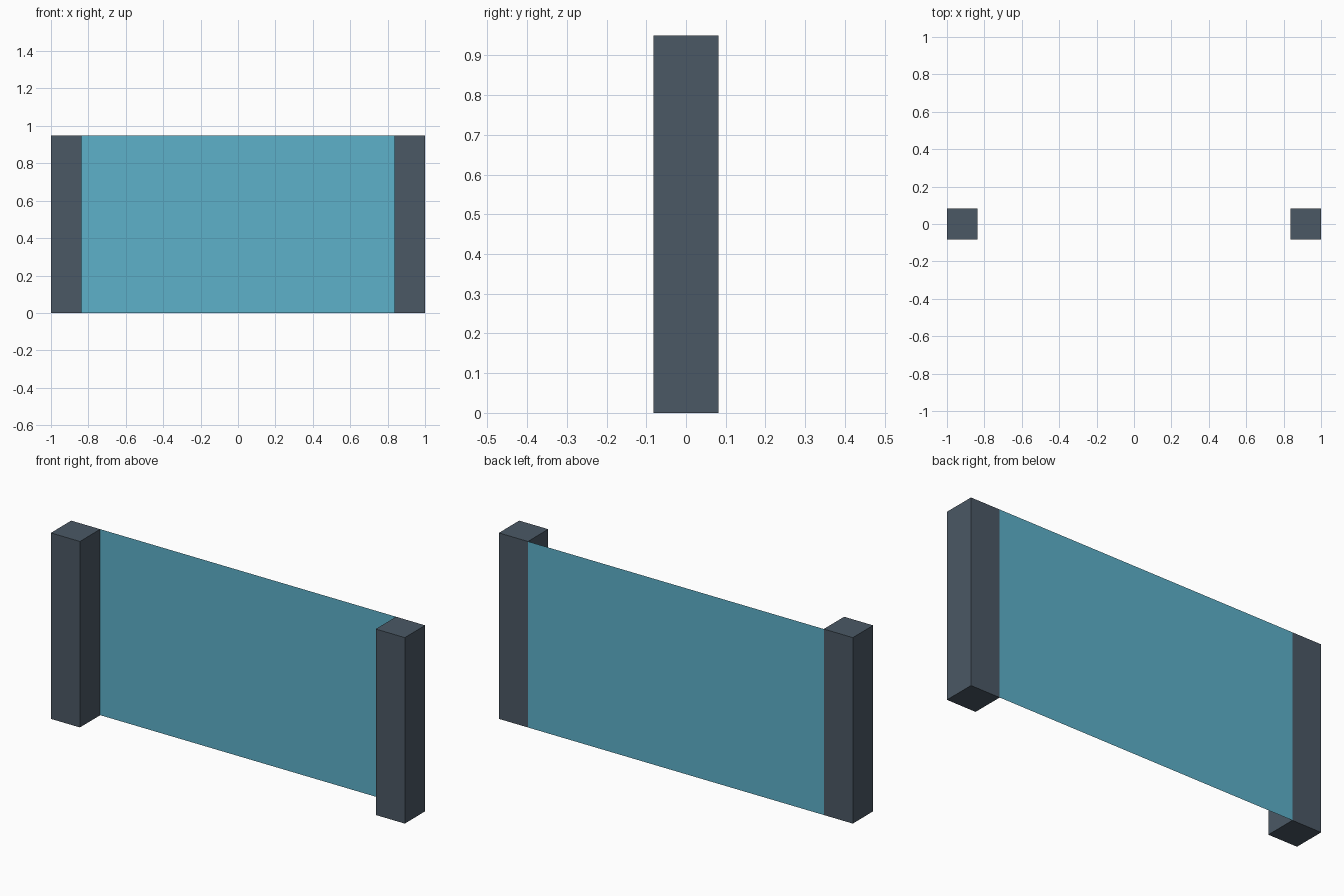
import bpy

if "Cube" in bpy.data.objects:
    bpy.data.objects.remove(bpy.data.objects["Cube"])

HEIGHT, POST = 0.95, 0.164


def material(name, colour):
    mat = bpy.data.materials.new(name)
    mat.diffuse_color = (*colour, 1)
    mat.use_nodes = True
    mat.node_tree.nodes["Principled BSDF"].inputs["Base Color"].default_value = mat.diffuse_color
    return mat


slate = material("slate grey", (0.070, 0.098, 0.130))
glass = material("glass blue", (0.109, 0.440, 0.591))

# Square end posts
for side, x in (("left", -1), ("right", 1)):
    bpy.ops.mesh.primitive_cube_add(size=1, location=(x * (1 - POST / 2), 0, HEIGHT / 2))
    post = bpy.context.object
    post.name = side + "_post"
    post.scale = (POST, POST, HEIGHT)
    bpy.ops.object.transform_apply(location=False, rotation=False, scale=True)
    post.data.materials.append(slate)

# Thin pane between the posts, flush with their back faces
half = 1 - POST
mesh = bpy.data.meshes.new("glass_pane")
y = POST / 2
mesh.from_pydata([(-half, y, 0), (half, y, 0), (half, y, HEIGHT), (-half, y, HEIGHT)],
                 [], [(0, 1, 2, 3)])
mesh.materials.append(glass)
pane = bpy.data.objects.new("glass_pane", mesh)
bpy.context.collection.objects.link(pane)
